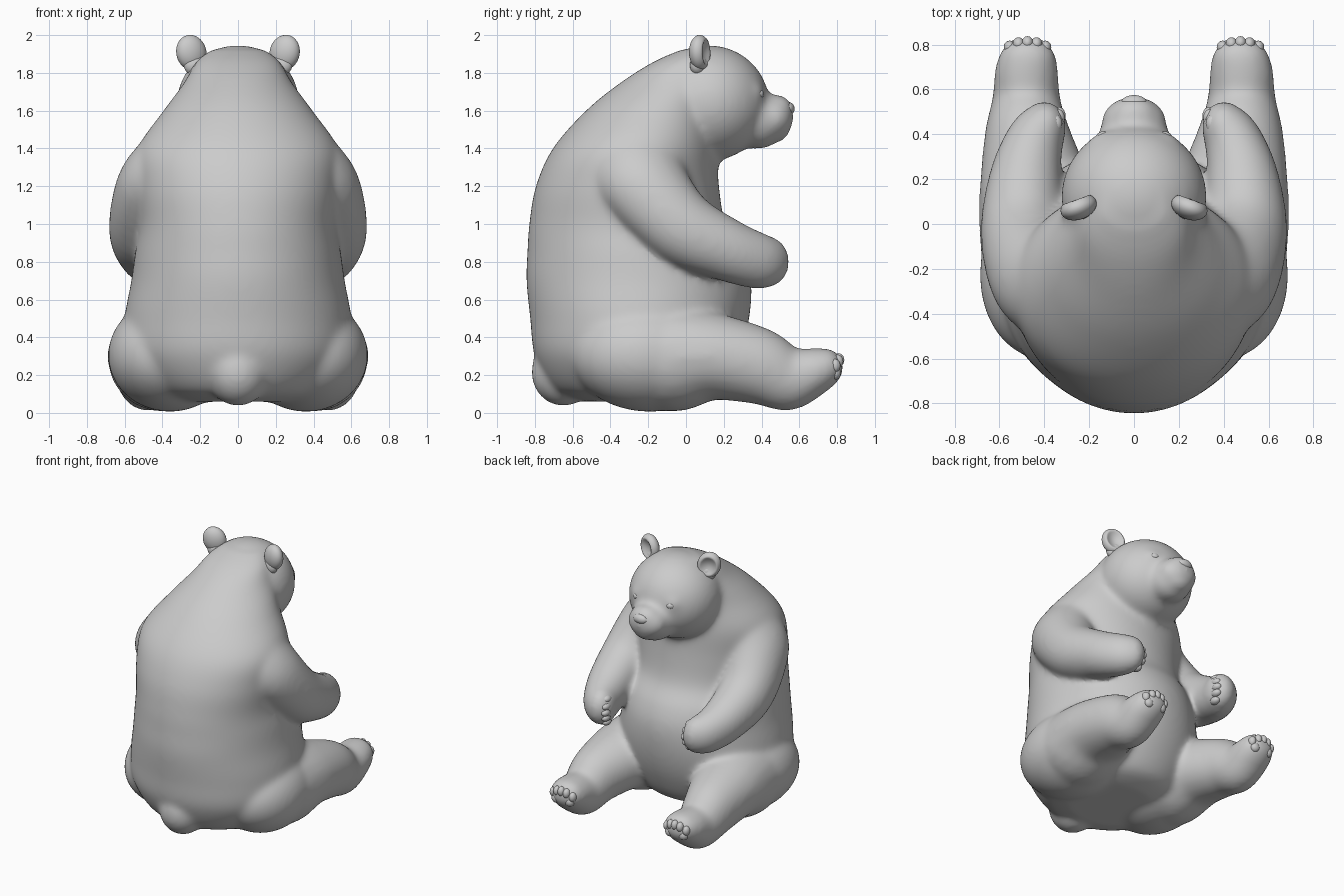
import bpy, bmesh, math
from mathutils import Matrix, Vector


def catmull(keys, steps):
    """Smooth interpolation through tuples of any length."""
    out = []
    for i in range(len(keys) - 1):
        p0, p1 = keys[max(i - 1, 0)], keys[i]
        p2, p3 = keys[i + 1], keys[min(i + 2, len(keys) - 1)]
        for s in range(steps):
            t = s / steps
            out.append([0.5 * (2 * b + (c - a) * t + (2 * a - 5 * b + 4 * c - d) * t * t
                               + (3 * b - a - 3 * c + d) * t ** 3)
                        for a, b, c, d in zip(p0, p1, p2, p3)])
    out.append(list(keys[-1]))
    return out


def blob(bm, loc, rad, turn=0, sub=4):
    m = Matrix.LocRotScale(Vector(loc), Matrix.Rotation(turn, 3, 'Z'), Vector(rad))
    bmesh.ops.create_icosphere(bm, subdivisions=sub, radius=1, matrix=m)


def limb(bm, keys, side):
    for x, y, z, rx, ry, rz in catmull(keys, 6):
        blob(bm, (side * x, y, z), (rx, ry, rz), sub=3)


def finish(bm, name):
    bmesh.ops.recalc_face_normals(bm, faces=bm.faces)
    for f in bm.faces:
        f.smooth = True
    me = bpy.data.meshes.new(name)
    bm.to_mesh(me)
    bm.free()
    ob = bpy.data.objects.new(name, me)
    bpy.context.collection.objects.link(ob)
    return ob


body = bmesh.new()

# Torso: elliptical rings (z, centre y, half depth, half width)
rings = catmull([(0.06, -0.25, 0.28, 0.30), (0.12, -0.26, 0.44, 0.46), (0.30, -0.26, 0.54, 0.59),
                 (0.50, -0.245, 0.58, 0.60), (0.70, -0.25, 0.595, 0.565), (0.85, -0.27, 0.57, 0.545),
                 (1.00, -0.31, 0.52, 0.52), (1.20, -0.31, 0.485, 0.535), (1.40, -0.27, 0.435, 0.53),
                 (1.60, -0.18, 0.35, 0.395), (1.75, -0.06, 0.285, 0.285), (1.86, 0.01, 0.18, 0.22),
                 (1.925, 0.08, 0.10, 0.14)], 6)
N = 64
loops = [[body.verts.new((rx * math.cos(2 * math.pi * k / N), yc + ry * math.sin(2 * math.pi * k / N), z))
          for k in range(N)] for z, yc, ry, rx in rings]
for a, b in zip(loops, loops[1:]):
    for k in range(N):
        body.faces.new((a[k], a[(k + 1) % N], b[(k + 1) % N], b[k]))
body.faces.new(loops[0][::-1])
body.faces.new(loops[-1])

# Tail, head, throat, muzzle and chin
blob(body, (0, -0.65, 0.215), (0.165, 0.17, 0.18))
blob(body, (0, 0.12, 1.64), (0.325, 0.32, 0.307))
blob(body, (0, -0.04, 1.36), (0.27, 0.22, 0.22))
blob(body, (0, 0.38, 1.55), (0.16, 0.15, 0.155))
blob(body, (0, 0.46, 1.56), (0.145, 0.11, 0.115))
blob(body, (0, 0.48, 1.60), (0.11, 0.09, 0.085))
blob(body, (0, 0.465, 1.485), (0.095, 0.08, 0.055))

for s in (-1, 1):
    # Arms
    limb(body, [(0.34, -0.26, 1.31, 0.22, 0.26, 0.21), (0.435, -0.22, 1.19, 0.215, 0.25, 0.20),
                (0.492, -0.03, 0.985, 0.195, 0.20, 0.20), (0.485, 0.20, 0.87, 0.163, 0.165, 0.17),
                (0.445, 0.36, 0.81, 0.13, 0.145, 0.153), (0.40, 0.43, 0.80, 0.10, 0.12, 0.138)], s)
    # Rump and legs
    blob(body, (s * 0.36, -0.19, 0.305), (0.325, 0.42, 0.30), s * 0.18)
    limb(body, [(0.40, -0.07, 0.29, 0.29, 0.32, 0.285), (0.435, 0.12, 0.30, 0.258, 0.25, 0.235),
                (0.475, 0.38, 0.25, 0.195, 0.19, 0.205), (0.48, 0.54, 0.18, 0.155, 0.145, 0.17),
                (0.48, 0.67, 0.215, 0.145, 0.125, 0.13), (0.475, 0.735, 0.24, 0.13, 0.10, 0.105)], s)
    # Eye sockets
    blob(body, (s * 0.14, 0.365, 1.69), (0.07, 0.045, 0.06), -s * 0.4)

# Fuse everything into one smooth skin
skin = finish(body, "bear_body")
rm = skin.modifiers.new("fuse", 'REMESH')
rm.mode = 'VOXEL'
rm.voxel_size = 0.015
rm.use_smooth_shade = True
sm = skin.modifiers.new("soften", 'SMOOTH')
sm.factor = 0.5
sm.iterations = 32

# Nose
nose = bmesh.new()
blob(nose, (0, 0.54, 1.61), (0.058, 0.035, 0.036))
finish(nose, "nose")

for s, side in ((-1, "left"), (1, "right")):
    # Ears with a cupped front
    ear = bmesh.new()
    bmesh.ops.create_icosphere(ear, subdivisions=4, radius=1)
    for v in ear.verts:
        r = math.hypot(v.co.x, v.co.z)
        if v.co.y > 0 and r < 0.75:
            v.co.y -= 0.8 * (1 - (r / 0.75) ** 2)
    ear.transform(Matrix.LocRotScale(Vector((s * 0.247, 0.075, 1.907)),
                                     Matrix.Rotation(-s * 0.35, 3, 'Z') @ Matrix.Rotation(s * 0.3, 3, 'Y'),
                                     Vector((0.082, 0.055, 0.095))))
    blob(ear, (s * 0.215, 0.07, 1.84), (0.075, 0.045, 0.06), -s * 0.35, 3)
    finish(ear, side + "_ear")

    # Eyes
    eye = bmesh.new()
    blob(eye, (s * 0.142, 0.390, 1.688), (0.03, 0.022, 0.023), -s * 0.4, 3)
    finish(eye, side + "_eye")

    # Toes and sole pads
    toes = bmesh.new()
    for k in range(5):
        u = (k - 2) / 2
        blob(toes, (s * (0.475 + 0.08 * u), 0.808 - 0.02 * u * u, 0.28 - 0.03 * u * u),
             (0.026, 0.03, 0.036), sub=3)
    for u in (-1, 0, 1):
        blob(toes, (s * (0.475 + 0.055 * u), 0.79, 0.21), (0.036, 0.03, 0.036), sub=3)
    finish(toes, side + "_toes")

    # Fingers on the inner edge of the paw
    fingers = bmesh.new()
    for k in range(5):
        u = (k - 2) / 2
        blob(fingers, (s * (0.335 + 0.015 * u * u), 0.482 - 0.035 * u * u, 0.79 + 0.085 * u),
             (0.03, 0.04, 0.027), sub=3)
    finish(fingers, side + "_fingers")
